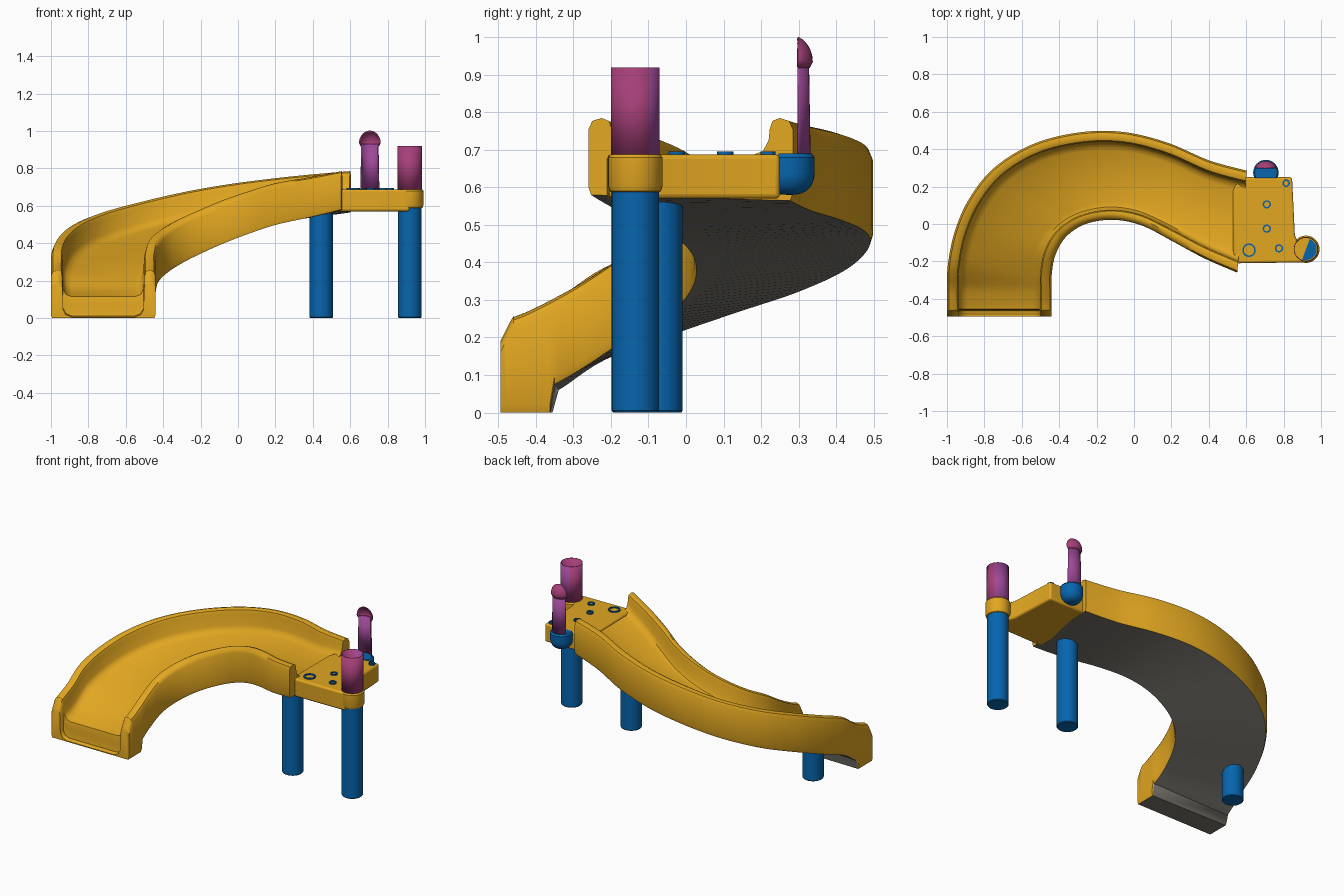
import bpy, bmesh
from math import sin, cos, radians, pi
from mathutils import Vector

cube = bpy.data.objects.get("Cube")
if cube:
    bpy.data.objects.remove(cube, do_unlink=True)


def material(name, rgb):
    mat = bpy.data.materials.new(name)
    mat.use_nodes = True
    mat.diffuse_color = (*rgb, 1)
    mat.node_tree.nodes["Principled BSDF"].inputs["Base Color"].default_value = (*rgb, 1)
    return mat


ORANGE = material("golden orange", (0.76, 0.385, 0.015))
GREY = material("underside grey", (0.19, 0.18, 0.155))
BLUE = material("post blue", (0.002, 0.13, 0.42))
PINK = material("dark pink", (0.38, 0.05, 0.19))
PURPLE = material("purple", (0.34, 0.065, 0.31))


def finish(name, bm, *mats, angle=35):
    """Turn a bmesh into a smooth shaded object."""
    bmesh.ops.recalc_face_normals(bm, faces=bm.faces)
    mesh = bpy.data.meshes.new(name)
    bm.to_mesh(mesh)
    bm.free()
    obj = bpy.data.objects.new(name, mesh)
    bpy.context.collection.objects.link(obj)
    for mat in mats:
        mesh.materials.append(mat)
    bpy.ops.object.select_all(action="DESELECT")
    obj.select_set(True)
    bpy.context.view_layer.objects.active = obj
    bpy.ops.object.shade_smooth_by_angle(angle=radians(angle))
    return obj


def lathe(name, profile, centre, *mats, start=0, end=360, steps=32, shell=0, rule=None, front=None):
    """Spin a (radius, height) profile about an upright axis; front cuts away smaller y."""
    bm = bmesh.new()
    rings = []
    for i in range(steps + 1):
        a = radians(start + (end - start) * i / steps)
        rings.append([bm.verts.new((centre[0] + r * cos(a), centre[1] + r * sin(a), z))
                      for r, z in profile])
    for a, b in zip(rings, rings[1:]):
        for j in range(len(profile) - 1):
            bm.faces.new((a[j], b[j], b[j + 1], a[j + 1]))
    bmesh.ops.remove_doubles(bm, verts=bm.verts, dist=0.0001)
    if front is not None:
        bmesh.ops.bisect_plane(bm, geom=bm.verts[:] + bm.edges[:] + bm.faces[:],
                               plane_co=(0, front, 0), plane_no=(0, -1, 0), clear_outer=True)
    if rule:
        for f in bm.faces:
            f.material_index = rule(f.calc_center_median())
    obj = finish(name, bm, *mats)
    if shell:
        mod = obj.modifiers.new("thickness", "SOLIDIFY")
        mod.thickness = shell
        mod.offset = -1


def catmull(a, b, c, d, t):
    return 0.5 * (2 * b + (c - a) * t + (2 * a - 5 * b + 4 * c - d) * t * t
                  + (3 * b - a - 3 * c + d) * t ** 3)


# Curved slide: outer rim point, inner rim point, floor depth below the rim
stations = [
    ((-.965, -.495, .19), (-.475, -.495, .19), .184),
    ((-.965, -.464, .25), (-.475, -.464, .25), .24),
    ((-.965, -.455, .256), (-.475, -.455, .256), .142),
    ((-.965, -.42, .27), (-.475, -.42, .27), .145),
    ((-.965, -.34, .305), (-.475, -.35, .305), .15),
    ((-.96, -.22, .385), (-.475, -.27, .35), .15),
    ((-.925, -.05, .45), (-.455, -.16, .42), .15),
    ((-.85, .12, .51), (-.40, -.06, .475), .15),
    ((-.72, .28, .565), (-.31, .01, .53), .15),
    ((-.52, .40, .62), (-.2, .045, .58), .145),
    ((-.28, .458, .675), (-.08, .05, .63), .145),
    ((-.05, .458, .715), (.05, .02, .675), .14),
    ((.18, .40, .745), (.2, -.055, .72), .135),
    ((.4, .305, .768), (.38, -.15, .752), .12),
    ((.6, .25, .785), (.555, -.225, .785), .1),
]
# Half cross-section: offset from rim line, reference level, height from it
half = [(-.028, "base", 0), (-.035, "base", .02),
        (-.035, "rim", -.03), (-.025, "rim", -.008), (0, "rim", 0),
        (.02, "rim", -.008), (.027, "rim", -.03), (.03, "floor", .04),
        (.045, "floor", .012), (.075, "floor", 0)]


def slide_section(outer, inner, depth):
    across = inner - outer
    across.z = 0
    across.normalize()
    sides = []
    for rim, sign, drop in ((outer, 1, .17), (inner, -1, .155)):
        level = {"rim": rim.z, "floor": rim.z - depth,
                 "base": 0 if rim.y < -.355 else rim.z - drop - depth / 2}
        pts = []
        for s, ref, dz in half:
            p = rim + across * s * sign
            p.z = level[ref] + dz
            pts.append(p)
        sides.append(pts)
    return sides[0] + sides[1][::-1]


bm = bmesh.new()
rings = []
last = len(stations) - 1
for i in range(last):
    near = [stations[min(max(k, 0), last)] for k in range(i - 1, i + 3)]
    for step in range(6 + (i == last - 1)):
        t = step / 6
        o, n = (catmull(*(Vector(s[k]) for s in near), t) for k in (0, 1))
        depth = near[1][2] + (near[2][2] - near[1][2]) * t
        rings.append([bm.verts.new(p) for p in slide_section(o, n, depth)])
count = len(rings[0])
for a, b in zip(rings, rings[1:]):
    for j in range(count):
        k = (j + 1) % count
        face = bm.faces.new((a[j], a[k], b[k], b[j]))
        face.material_index = int(k == 0)
bm.faces.new(rings[0])
bm.faces.new(rings[-1])
finish("slide", bm, ORANGE, GREY, angle=45)

# Platform deck with softened edges
bm = bmesh.new()
outline = [(.53, -.2), (.56, -.21), (.92, -.205), (.86, -.06), (.845, .25), (.56, .25), (.53, .18)]
base = bm.faces.new([bm.verts.new((x, y, .57)) for x, y in outline])
top = bmesh.ops.extrude_face_region(bm, geom=[base])["geom"]
bmesh.ops.translate(bm, vec=(0, 0, .118), verts=[v for v in top if isinstance(v, bmesh.types.BMVert)])
deck = finish("platform", bm, ORANGE)
bevel = deck.modifiers.new("soft edges", "BEVEL")
bevel.width = .012
bevel.segments = 3

# Collar around the corner post
corner = (.919, -.135)
lathe("post_collar", [(0, .583), (.055, .583), (.068, .59), (.073, .605), (.073, .68), (.066, .688), (0, .688)],
      corner, ORANGE)

# Support posts
for name, spot, height in (("corner_post", corner, .59), ("middle_post", (.445, -.072), .6),
                           ("slide_post", (-.84, -.11), .21)):
    lathe(name, [(0, 0), (.059, 0), (.063, .005), (.063, height), (0, height)], spot, BLUE)

# Open tube above the collar, with a purple strip and a blue half disc inside
lathe("upper_tube", [(.065, .685), (.065, .92)], corner, PINK, PURPLE, shell=.004,
      rule=lambda c: int((c.x - corner[0]) * .26 + (c.y - corner[1]) * .97 > .051))
lathe("tube_floor", [(0, .693), (.058, .693)], corner, BLUE, start=-110, end=70)

# Rounded socket at the back edge with a curved upright panel and cap
socket = (.705, .275)
bowl = [(.068 * sin(a * pi / 16) ** .7, .64 - .06 * cos(a * pi / 16)) for a in range(9)]
lathe("panel_socket", bowl + [(.068, .68), (.06, .69), (0, .69)], socket, BLUE, front=.246)
lathe("upright_panel", [(.057, .69), (.053, .93)], socket, PURPLE, shell=.006, front=.3)
dome = [(.063 * cos(a * pi / 16), .935 + .072 * sin(a * pi / 16)) for a in range(8)]
lathe("panel_cap", [(.055, .918)] + dome, socket, PINK, shell=.006, front=.299)

# Raised rings on the deck
for x, y, r in ((.615, -.14, .036), (.775, -.13, .022), (.71, -.025, .022),
                (.71, .105, .022), (.813, .218, .02)):
    lathe("deck_ring", [(r, .685), (r, .696), (r - .008, .696), (r - .008, .685)], (x, y), BLUE)
